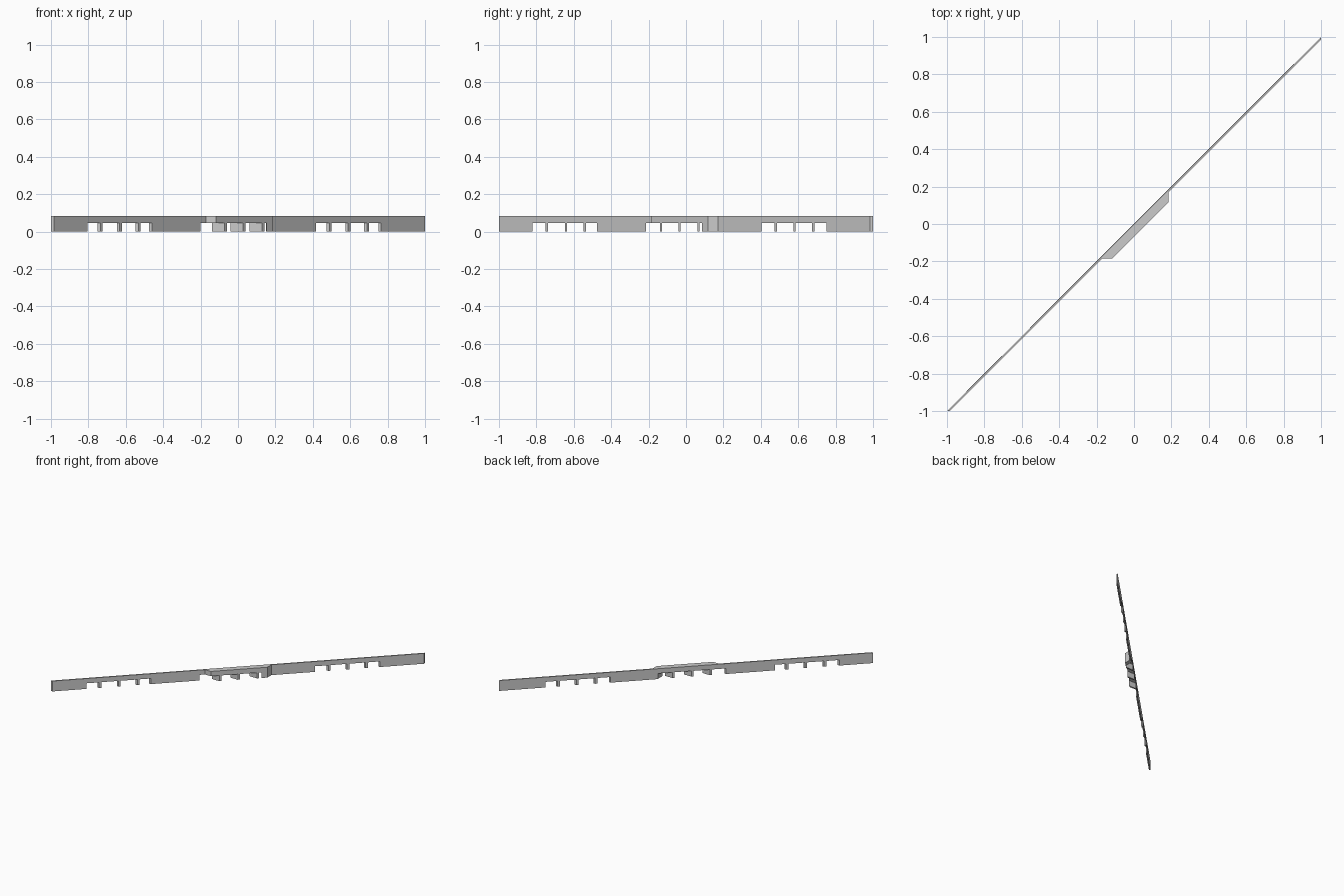
import bpy, bmesh

if "Cube" in bpy.data.objects:
    bpy.data.objects.remove(bpy.data.objects["Cube"])

H = 0.085      # wall height
OPEN = 0.046   # opening height
T = 0.015      # wall thickness measured along x or y
B = 0.068      # depth of the central bay


def prism(name, pts, z0, z1):
    bm = bmesh.new()
    face = bm.faces.new([bm.verts.new((x, y, z0)) for x, y in pts])
    top = bmesh.ops.extrude_face_region(bm, geom=[face])
    verts = [g for g in top["geom"] if isinstance(g, bmesh.types.BMVert)]
    bmesh.ops.translate(bm, verts=verts, vec=(0, 0, z1 - z0))
    bmesh.ops.recalc_face_normals(bm, faces=bm.faces)
    mesh = bpy.data.meshes.new(name)
    bm.to_mesh(mesh)
    bm.free()
    obj = bpy.data.objects.new(name, mesh)
    bpy.context.collection.objects.link(obj)
    return obj


# diagonal wall with the projecting bay in the middle
E = 0.185
wall = prism("diagonal_wall", [
    (-1, -1), (-1 + T, -1),
    (-E + T, -E), (-E + B, -E), (E, E - B), (E, E - T),
    (1, 1 - T), (1, 1)], 0, H)

# openings run along x: (y start, y end, x limit)
openings = []
for start, posts, end in [
        (-0.82, (-0.745, -0.642, -0.541), -0.475),
        (-0.215, (-0.134, -0.035, 0.067), 0.15),
        (0.403, (0.48, 0.58, 0.68), 0.75)]:
    edges = [start] + [p + s for p in posts for s in (-0.006, 0.006)] + [end]
    for y0, y1 in zip(edges[::2], edges[1::2]):
        openings.append((y0, y1, y1 + 0.15))
# the last bay opening stops at the solid end of the bay
openings[7] = (openings[7][0], openings[7][1], 0.153)

cutters = []
for i, (y0, y1, x1) in enumerate(openings):
    x0 = y0 - 0.1
    c = prism(f"opening_cutter_{i}", [(x0, y0), (x1, y0), (x1, y1), (x0, y1)], -0.05, OPEN)
    c.hide_render = True
    cutters.append(c)
    mod = wall.modifiers.new(f"opening_{i}", "BOOLEAN")
    mod.operation = "DIFFERENCE"
    mod.solver = "EXACT"
    mod.object = c

# bake the cuts and remove the cutters
bpy.context.view_layer.update()
dg = bpy.context.evaluated_depsgraph_get()
baked = bpy.data.meshes.new_from_object(wall.evaluated_get(dg))
wall.modifiers.clear()
wall.data = baked
for c in cutters:
    bpy.data.objects.remove(c)
